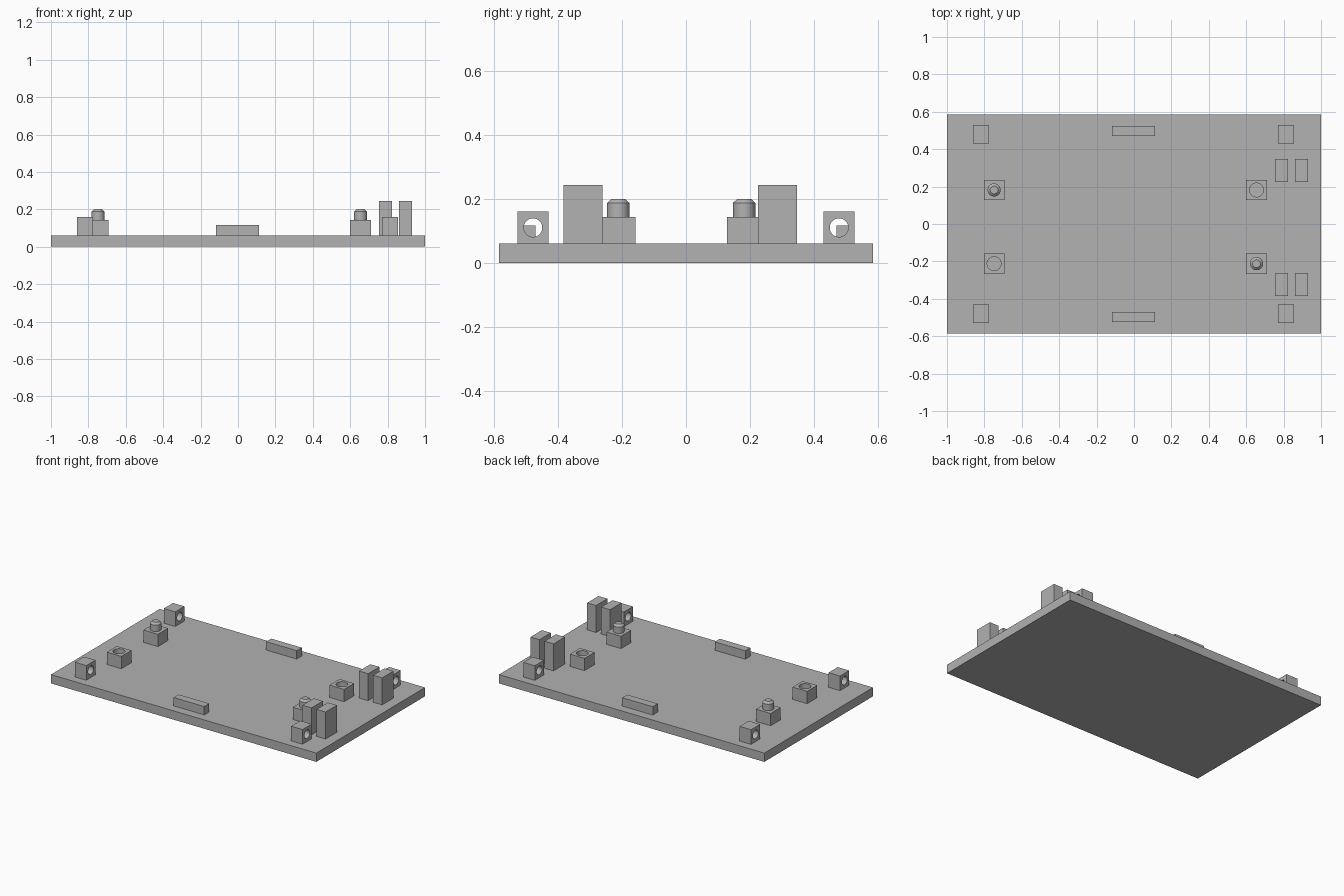
import bpy
import bmesh
from mathutils import Matrix, Vector

if "Cube" in bpy.data.objects:
    bpy.data.objects.remove(bpy.data.objects["Cube"], do_unlink=True)

grey = bpy.data.materials.new("plain grey")
grey.use_nodes = True
grey.diffuse_color = (0.445, 0.445, 0.445, 1)
grey.node_tree.nodes["Principled BSDF"].inputs["Base Color"].default_value = grey.diffuse_color

PLATE_TOP = 0.06


def finish(bm, name):
    mesh = bpy.data.meshes.new(name)
    bm.to_mesh(mesh)
    bm.free()
    mesh.materials.append(grey)
    obj = bpy.data.objects.new(name, mesh)
    bpy.context.collection.objects.link(obj)
    return obj


def box(name, x, y, z):
    """Box from (low, high) pairs along each axis."""
    lo, hi = Vector((x[0], y[0], z[0])), Vector((x[1], y[1], z[1]))
    bm = bmesh.new()
    bmesh.ops.create_cube(bm, size=1, matrix=Matrix.Translation((lo + hi) / 2)
                          @ Matrix.Diagonal((*(hi - lo), 1)))
    return finish(bm, name)


def cylinder(name, centre, radius, depth, axis="Z", top_radius=None):
    turn = Matrix.Rotation(1.570796, 4, "Y") if axis == "X" else Matrix()
    bm = bmesh.new()
    bmesh.ops.create_cone(bm, cap_ends=True, segments=48, radius1=radius,
                          radius2=radius if top_radius is None else top_radius,
                          depth=depth, matrix=Matrix.Translation(centre) @ turn)
    return finish(bm, name)


def smooth(obj):
    bpy.ops.object.select_all(action="DESELECT")
    obj.select_set(True)
    bpy.context.view_layer.objects.active = obj
    bpy.ops.object.shade_smooth_by_angle(angle=0.5)


def bore(obj, cutter):
    """Cut a round hole and leave its wall smooth."""
    mod = obj.modifiers.new("bore", "BOOLEAN")
    mod.operation = "DIFFERENCE"
    mod.solver = "EXACT"
    mod.object = cutter
    bpy.context.view_layer.objects.active = obj
    bpy.ops.object.modifier_apply(modifier=mod.name)
    bpy.data.objects.remove(cutter, do_unlink=True)
    smooth(obj)


# Base plate
box("base_plate", (-1, 1), (-0.585, 0.585), (0, PLATE_TOP))

for side, sy in (("front", -1), ("back", 1)):
    # Corner lugs with a hole along x
    ly = 0.479 * sy
    for end, lx in (("right", -0.817), ("left", 0.813)):
        lug = box(f"{side}_{end}_lug", (lx - 0.043, lx + 0.043),
                  (ly - 0.049, ly + 0.049), (PLATE_TOP, 0.16))
        bore(lug, cylinder("lug_cutter", (lx, ly, 0.11), 0.029, 0.2, "X"))

    # Low bars on the long edges
    by = 0.498 * sy
    box(f"{side}_bar", (-0.117, 0.113), (by - 0.027, by + 0.027), (PLATE_TOP, 0.117))

    # Paired tall posts
    py = -0.323 if sy < 0 else 0.286
    for which, px in (("inner", 0.789), ("outer", 0.895)):
        box(f"{side}_{which}_post", (px - 0.034, px + 0.034),
            (py - 0.061, py + 0.061), (PLATE_TOP, 0.244))

    # Pedestals, alternating between a chamfered peg and a socket
    cy = -0.212 if sy < 0 else 0.182
    for end, cx, sx in (("right", -0.748, -1), ("left", 0.655, 1)):
        pedestal = box(f"{side}_{end}_pedestal", (cx - 0.055, cx + 0.055),
                       (cy - 0.054, cy + 0.054), (PLATE_TOP, 0.144))
        if sx * sy < 0:
            smooth(cylinder(f"{side}_{end}_peg", (cx, cy, 0.165), 0.035, 0.044))
            smooth(cylinder(f"{side}_{end}_peg_tip", (cx, cy, 0.194), 0.035, 0.013,
                            top_radius=0.021))
        else:
            bore(pedestal, cylinder("socket_cutter", (cx, cy, 0.125), 0.037, 0.126))
